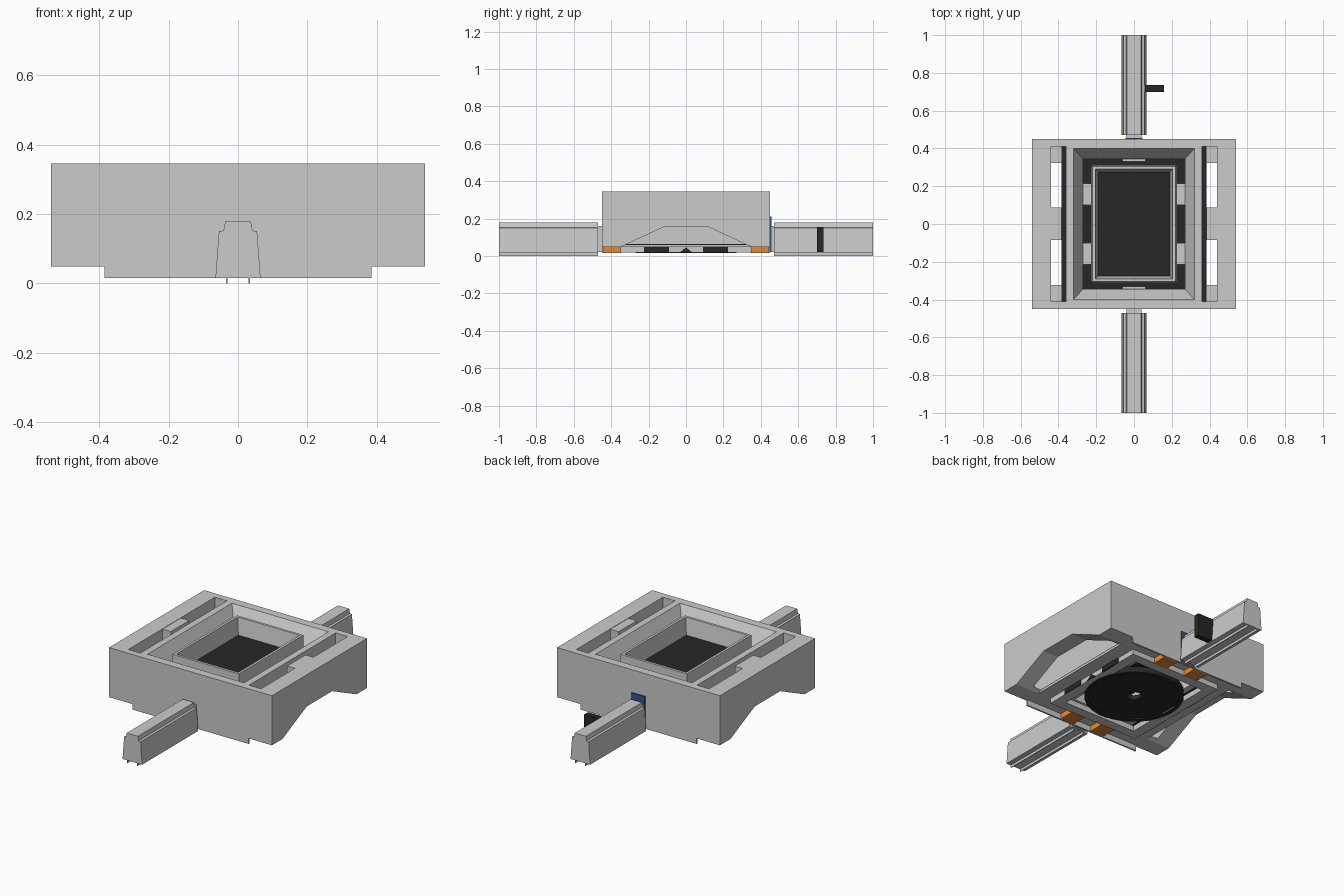
import bpy, bmesh, math

if "Cube" in bpy.data.objects:
    bpy.data.objects.remove(bpy.data.objects["Cube"])


def mat(name, rgb):
    m = bpy.data.materials.new(name)
    m.diffuse_color = (*rgb, 1)
    m.use_nodes = True
    m.node_tree.nodes["Principled BSDF"].inputs["Base Color"].default_value = m.diffuse_color
    return m


DARK = mat("dark", (0.02, 0.02, 0.022))
ORANGE = mat("orange", (0.8, 0.25, 0.03))
NAVY = mat("navy", (0.03, 0.09, 0.25))


def finish(name, bm, material=None):
    bmesh.ops.recalc_face_normals(bm, faces=bm.faces)
    me = bpy.data.meshes.new(name)
    bm.to_mesh(me)
    bm.free()
    ob = bpy.data.objects.new(name, me)
    bpy.context.collection.objects.link(ob)
    if material:
        me.materials.append(material)
    return ob


def loft(name, rings, material=None, closed=False):
    """Join rings of 3D points; cap the ends, or close back to the first ring."""
    bm = bmesh.new()
    vs = [[bm.verts.new(p) for p in r] for r in rings]
    n = len(vs[0])
    pairs = list(zip(vs, vs[1:])) + ([(vs[-1], vs[0])] if closed else [])
    for a, b in pairs:
        for i in range(n):
            bm.faces.new((a[i], a[(i + 1) % n], b[(i + 1) % n], b[i]))
    if not closed:
        bm.faces.new(vs[0])
        bm.faces.new(vs[-1])
    return finish(name, bm, material)


def rect(hx, hy, z):
    return [(-hx, -hy, z), (hx, -hy, z), (hx, hy, z), (-hx, hy, z)]


def box(name, x, y, z, material=None):
    return loft(name, [[(x[0], y[0], h), (x[1], y[0], h), (x[1], y[1], h), (x[0], y[1], h)]
                       for h in z], material)


def span(s, a, b):
    return tuple(sorted((s * a, s * b)))


def cut(target, cutter):
    m = target.modifiers.new("cut", 'BOOLEAN')
    m.operation, m.solver, m.object = 'DIFFERENCE', 'EXACT', cutter
    cutter.hide_render = True
    bpy.context.view_layer.objects.active = target
    bpy.ops.object.modifier_apply(modifier=m.name)
    bpy.data.objects.remove(cutter)


# Main housing with sloped centre opening
housing = box("housing", (-.54, .54), (-.45, .45), (.048, .345))
cut(housing, loft("well_cutter", [rect(.27, .345, 0), rect(.27, .345, .25),
                                  rect(.32, .40, .345), rect(.32, .40, .4)]))
arch = [(-.35, 0), (-.35, .048), (-.12, .155), (.12, .155), (.35, .048), (.35, 0)]
for s in (-1, 1):
    cut(housing, box("slot_cutter", span(s, .36, .44), (-.41, .41), (.06, .4)))
    cut(housing, loft("arch_cutter", [[(s * x, y, z) for y, z in arch] for x in (.385, .6)]))
    # Slot tab and dark channel floor
    box("slot_tab", span(s, .385, .445), (-.085, .088), (.25, .343))
    box("channel_floor", span(s, .361, .384), (-.409, .409), (.055, .064), DARK)
    # Front and back skirts
    box("skirt", (-.385, .385), span(s, .44, .45), (.015, .055))

# Raised tray with sunken dark floor
loft("tray", [rect(.225, .31, .05), rect(.22, .305, .335), rect(.205, .29, .335),
              rect(.19, .275, .235), rect(.19, .275, .05)], closed=True)
box("tray_floor", (-.195, .195), (-.28, .28), (.21, .236), DARK)

# Underframe, turntable disc and its ring
loft("underframe", [rect(.30, .35, .018), rect(.30, .35, .05), rect(.24, .29, .05),
                    rect(.24, .29, .018)], closed=True)
loft("underframe_top", [rect(.269, .344, .051), rect(.269, .344, .07), rect(.225, .30, .07),
                        rect(.225, .30, .051)], DARK, closed=True)


def circle(r, z, n=48):
    return [(r * math.cos(2 * math.pi * i / n), r * math.sin(2 * math.pi * i / n), z)
            for i in range(n)]


loft("turntable_ring", [circle(.27, .015), circle(.27, .05), circle(.245, .05),
                        circle(.245, .015)], DARK, closed=True)
loft("turntable_disc", [circle(.246, .022), circle(.246, .048), circle(.04, .048, 48),
                        circle(.04, .022, 48)], DARK, closed=True)

for sx in (-1, 1):
    # Dark side windows and small centre wedge on the underframe
    for sy in (-1, 1):
        box("side_window", span(sx, .295, .304), span(sy, .09, .225), (.018, .048), DARK)
        box("side_clip", span(sx, .225, .285), span(sy, .10, .215), (.15, .24))
        box("orange_pad", span(sx, .06, .15), span(sy, .345, .44), (.016, .05), ORANGE)
    loft("side_wedge", [[(sx * x, -.035, .018), (sx * x, .035, .018), (sx * x, 0, .046)]
                        for x in (.295, .304)], DARK)

# Coupling bars, end clips and rails
half = [(.065, .015), (.055, .15), (.042, .152), (.037, .178)]
profile = half + [(-x, z) for x, z in reversed(half)]
for s in (-1, 1):
    box("end_clip", (-.06, .06), span(s, .33, .37), (.15, .22))
    box("coupling", (-.04, .04), span(s, .445, .475), (.02, .16))
    loft("rail", [[(x, s * y, z) for x, z in profile] for y in (.47, 1)])
    for x in (-.033, .033):
        box("runner", (x - .002, x + .002), span(s, .47, 1), (0, .02))

# Signal plate and side lever at the back rail
box("back_plate", (-.045, .045), (.449, .456), (.02, .21), NAVY)
box("side_lever", (.055, .16), (.70, .735), (.02, .155), DARK)
